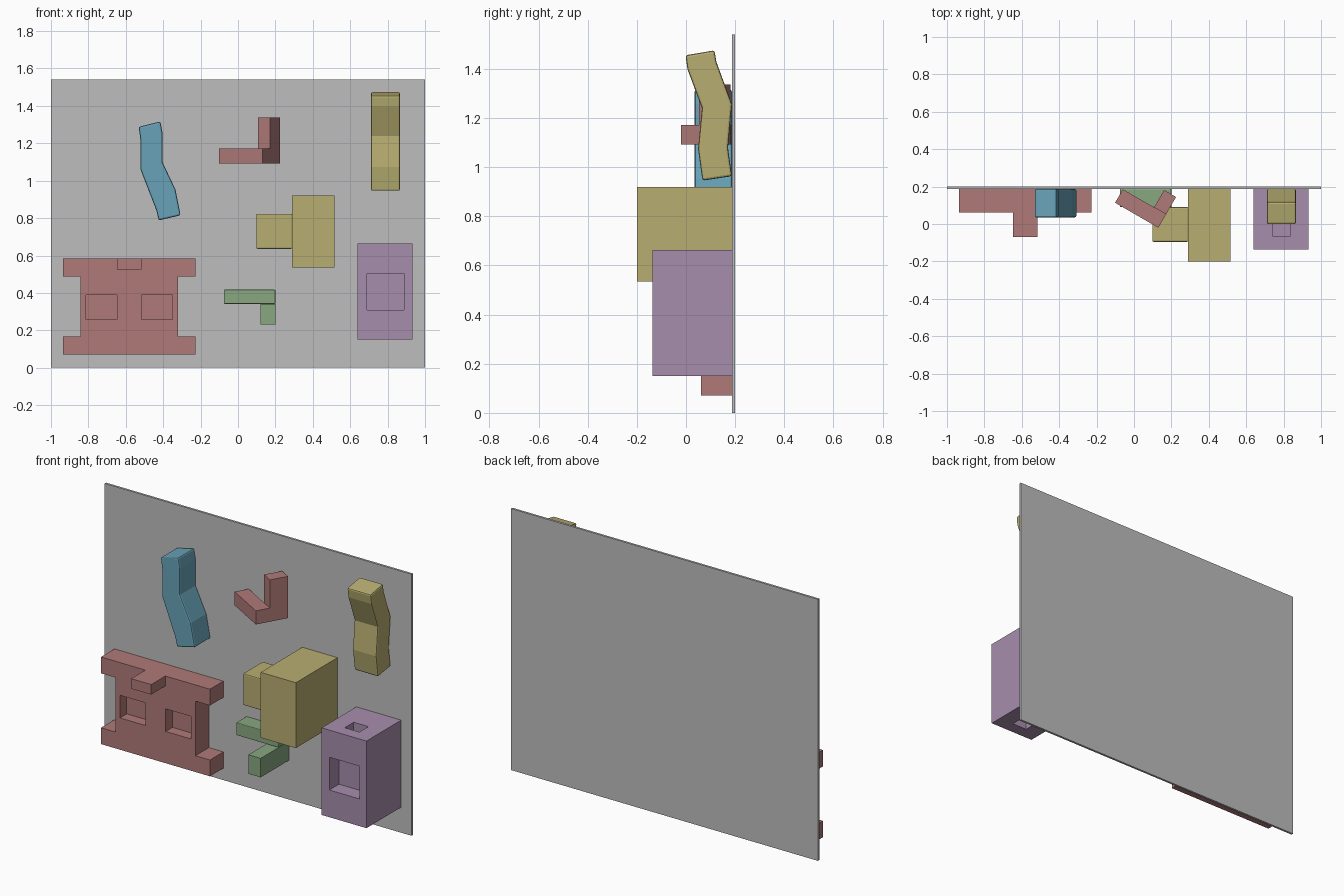
import bpy, bmesh, math
from mathutils import Matrix, Vector

if "Cube" in bpy.data.objects:
    bpy.data.objects.remove(bpy.data.objects["Cube"])


def material(name, rgb):
    m = bpy.data.materials.new(name)
    m.diffuse_color = (*rgb, 1)
    m.use_nodes = True
    m.node_tree.nodes["Principled BSDF"].inputs["Base Color"].default_value = m.diffuse_color
    return m


GREY = material("grey", (0.515, 0.515, 0.515))
RED = material("dusty red", (0.434, 0.195, 0.191))
YELLOW = material("ochre yellow", (0.479, 0.423, 0.165))
BLUE = material("blue", (0.138, 0.362, 0.479))
GREEN = material("green", (0.246, 0.392, 0.216))
PURPLE = material("purple", (0.386, 0.270, 0.418))

WALL = 0.187  # front surface of the back panel


def prism(name, pts, axis, lo, hi, mat, bevel=0):
    """Extrude a closed profile: axis 'y' takes (x, z), 'x' takes (y, z), 'z' takes (x, y)."""
    place = {'y': lambda p, d: (p[0], d, p[1]),
             'x': lambda p, d: (d, p[0], p[1]),
             'z': lambda p, d: (p[0], p[1], d)}[axis]
    bm = bmesh.new()
    face = bm.faces.new([bm.verts.new(place(p, lo)) for p in pts])
    new = bmesh.ops.extrude_face_region(bm, geom=[face])["geom"]
    shift = Vector(place((0, 0), hi - lo))
    bmesh.ops.translate(bm, vec=shift, verts=[v for v in new if isinstance(v, bmesh.types.BMVert)])
    bmesh.ops.recalc_face_normals(bm, faces=bm.faces)
    me = bpy.data.meshes.new(name)
    bm.to_mesh(me)
    bm.free()
    me.materials.append(mat)
    ob = bpy.data.objects.new(name, me)
    bpy.context.collection.objects.link(ob)
    if bevel:
        b = ob.modifiers.new("soft edges", 'BEVEL')
        b.width, b.segments = bevel, 2
    return ob


def box(name, x, y, z, mat, bevel=0):
    return prism(name, [(x[0], z[0]), (x[1], z[0]), (x[1], z[1]), (x[0], z[1])],
                 'y', y[0], y[1], mat, bevel)


def cut(ob, x, y, z):
    """Cut a box-shaped pocket and remove the cutter."""
    cutter = box("cutter", x, y, z, ob.data.materials[0])
    cutter.hide_render = True
    mod = ob.modifiers.new("pocket", 'BOOLEAN')
    mod.operation, mod.solver, mod.object = 'DIFFERENCE', 'EXACT', cutter
    bpy.context.view_layer.objects.active = ob
    bpy.ops.object.modifier_apply(modifier=mod.name)
    bpy.data.objects.remove(cutter)


# Back panel
box("back_panel", (-1, 1), (WALL, 0.2), (0, 1.54), GREY)

# Red I-shaped hold with two square pockets and a top nub
half = [(0.355, 0.07), (0.355, 0.166), (0.26, 0.166), (0.26, 0.487), (0.355, 0.487), (0.355, 0.583)]
cx = -0.581
outline = [(cx + x, z) for x, z in half] + [(cx - x, z) for x, z in reversed(half)]
plate = prism("pocket_plate", outline, 'y', 0.062, WALL, RED)
for s in (-1, 1):
    mid = cx + s * 0.149
    cut(plate, (mid - 0.083, mid + 0.083), (0, 0.125), (0.257, 0.39))
box("plate_nub", (-0.647, -0.517), (-0.07, 0.063), (0.524, 0.583), RED)

# Purple block with front window and top and bottom pockets
block = box("pocket_block", (0.64, 0.932), (-0.136, WALL), (0.15, 0.663), PURPLE)
cut(block, (0.69, 0.887), (-0.3, -0.046), (0.31, 0.503))
for z in ((0.563, 0.8), (0.0, 0.25)):
    cut(block, (0.74, 0.836), (-0.064, 0.02), z)

# Yellow stepped block
box("large_block", (0.288, 0.517), (-0.2, WALL), (0.535, 0.92), YELLOW)
box("side_block", (0.098, 0.29), (-0.095, 0.09), (0.636, 0.823), YELLOW, 0.006)

# Green corner: wall bar and forward leg
box("corner_bar", (-0.075, 0.2), (0.09, WALL), (0.342, 0.417), GREEN, 0.004)
box("corner_leg", (0.12, 0.2), (-0.075, WALL), (0.23, 0.342), GREEN)

# Red angled hook, turned 30 degrees to the wall
turn = Matrix.Translation((0.13, -0.02, 0)) @ Matrix.Rotation(math.radians(-30), 4, 'Z')
hook = [box("hook_bar", (-0.267, 0), (0, 0.083), (1.091, 1.171), RED),
        box("hook_upright", (-0.074, 0), (0.083, 0.19), (1.091, 1.337), RED)]
for ob in hook:
    ob.data.transform(turn)

# Blue wavy bar, bending sideways
prism("blue_wavy_bar",
      [(-0.531, 1.288), (-0.415, 1.317), (-0.404, 1.257), (-0.404, 1.10), (-0.334, 0.952),
       (-0.307, 0.815), (-0.424, 0.788), (-0.436, 0.84), (-0.521, 1.059), (-0.521, 1.214)],
      'y', 0.035, WALL, BLUE, 0.009)

# Yellow wavy bar, bending outwards
prism("yellow_wavy_bar",
      [(-0.002, 1.455), (0.116, 1.475), (0.124, 1.427), (0.187, 1.256), (0.171, 1.077),
       (0.187, 0.963), (0.067, 0.945), (0.049, 1.073), (0.065, 1.24), (0.006, 1.398)],
      'x', 0.711, 0.866, YELLOW, 0.009)
